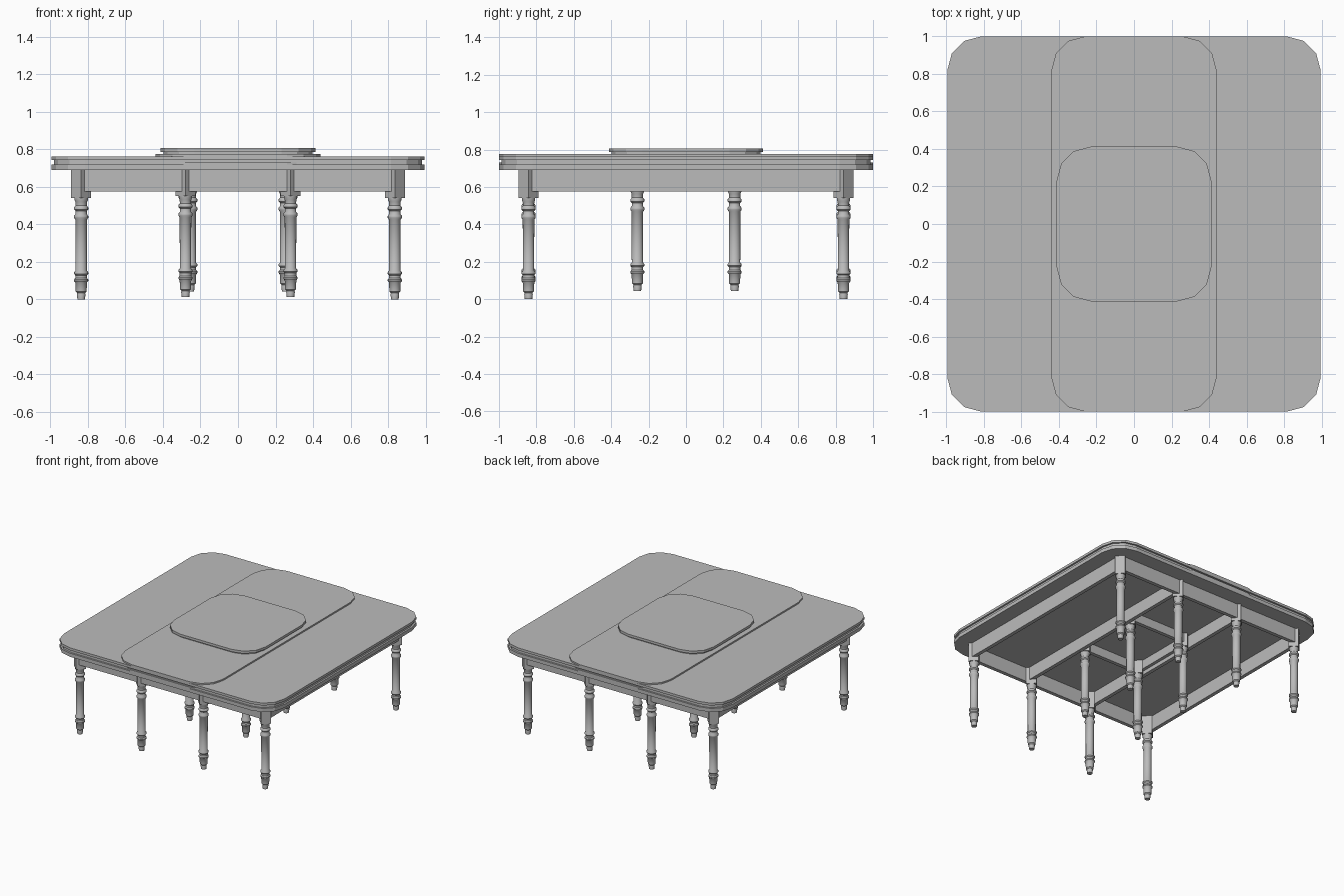
import bpy, bmesh, math

cube = bpy.data.objects.get("Cube")
if cube:
    bpy.data.objects.remove(cube, do_unlink=True)

grey = bpy.data.materials.new("plain_grey")
grey.use_nodes = True
colour = (0.5, 0.5, 0.5, 1)
grey.diffuse_color = colour
grey.node_tree.nodes["Principled BSDF"].inputs["Base Color"].default_value = colour


def finish(name, bm):
    bmesh.ops.recalc_face_normals(bm, faces=bm.faces)
    mesh = bpy.data.meshes.new(name)
    bm.to_mesh(mesh)
    bm.free()
    mesh.materials.append(grey)
    obj = bpy.data.objects.new(name, mesh)
    bpy.context.collection.objects.link(obj)
    return obj


def box(name, size, centre):
    bm = bmesh.new()
    bmesh.ops.create_cube(bm, size=1)
    bmesh.ops.scale(bm, vec=size, verts=bm.verts)
    bmesh.ops.translate(bm, vec=centre, verts=bm.verts)
    return finish(name, bm)


def table_top(name, hx, hy, top):
    """Grooved board: stacked rounded-rectangle outlines joined by walls."""
    bm = bmesh.new()
    groove = 0.014
    levels = [(0, 0), (0.02, 0), (0.02, groove), (0.044, groove), (0.044, 0), (0.073, 0)]
    rings = []
    for drop, inset in levels:
        ring = []
        for q, (sx, sy) in enumerate([(1, 1), (-1, 1), (-1, -1), (1, -1)]):
            for k in range(4):
                a = math.radians(90 * q + 30 * k)
                r = RADIUS - inset
                ring.append(bm.verts.new((sx * (hx - RADIUS) + r * math.cos(a),
                                          sy * (hy - RADIUS) + r * math.sin(a),
                                          top - drop)))
        rings.append(ring)
    for a, b in zip(rings, rings[1:]):
        for i in range(len(a)):
            j = (i + 1) % len(a)
            bm.faces.new((a[i], a[j], b[j], b[i]))
    bm.faces.new(rings[0])
    bm.faces.new(rings[-1])
    return finish(name, bm)


RADIUS = 0.18
# Turned leg outline: radius, height
LEG = [(0.02, 0), (0.023, 0.028), (0.021, 0.034), (0.029, 0.042), (0.031, 0.09),
       (0.038, 0.098), (0.038, 0.106), (0.031, 0.114), (0.031, 0.128), (0.038, 0.136),
       (0.038, 0.144), (0.03, 0.154), (0.031, 0.425), (0.038, 0.435), (0.038, 0.445),
       (0.03, 0.455), (0.03, 0.472), (0.038, 0.48), (0.038, 0.49), (0.03, 0.5),
       (0.031, 0.52), (0.036, 0.53), (0.036, 0.545)]


def turned_leg(name, x, y, lift, sides=16):
    bm = bmesh.new()
    rings = [[bm.verts.new((x + r * math.cos(math.tau * i / sides),
                            y + r * math.sin(math.tau * i / sides), z + lift))
              for i in range(sides)] for r, z in LEG]
    for a, b in zip(rings, rings[1:]):
        for i in range(sides):
            j = (i + 1) % sides
            bm.faces.new((a[i], a[j], b[j], b[i]))
    bm.faces.new(rings[0])
    bm.faces.new(rings[-1])
    obj = finish(name, bm)
    bpy.ops.object.select_all(action="DESELECT")
    obj.select_set(True)
    bpy.context.view_layer.objects.active = obj
    bpy.ops.object.shade_smooth_by_angle(angle=math.radians(40))


def corner_block(name, x, y, lift):
    """Square block turned so that its edges face outwards."""
    block = box(name, (0.075, 0.075, 0.16), (0, 0, 0))
    block.rotation_euler.z = math.radians(45)
    block.location = (x, y, 0.62 + lift)


def table(name, hx, hy, lx, ly, lift):
    table_top(name + "_table_top", hx, hy, 0.763 + lift)
    for sx, side in ((1, "left"), (-1, "right")):
        for sy, end in ((1, "back"), (-1, "front")):
            label = f"{name}_{end}_{side}"
            turned_leg(label + "_leg", sx * lx, sy * ly, lift)
            corner_block(label + "_block", sx * lx, sy * ly, lift)
    # Apron boards sit towards the outside of the legs
    thick, out, z = 0.03, 0.02, 0.635 + lift
    for sx, side in ((1, "left"), (-1, "right")):
        box(f"{name}_{side}_apron", (thick, 2 * ly, 0.12), (sx * (lx + out), 0, z))
    for sy, end in ((1, "back"), (-1, "front")):
        box(f"{name}_{end}_apron", (2 * lx, thick, 0.12), (0, sy * (ly + out), z))


# Three nested tables, each standing slightly higher
table("large", 0.995, 1.0, 0.836, 0.842, 0)
table("medium", 0.44, 1.0, 0.28, 0.842, 0.012)
table("small", 0.412, 0.412, 0.254, 0.26, 0.043)
